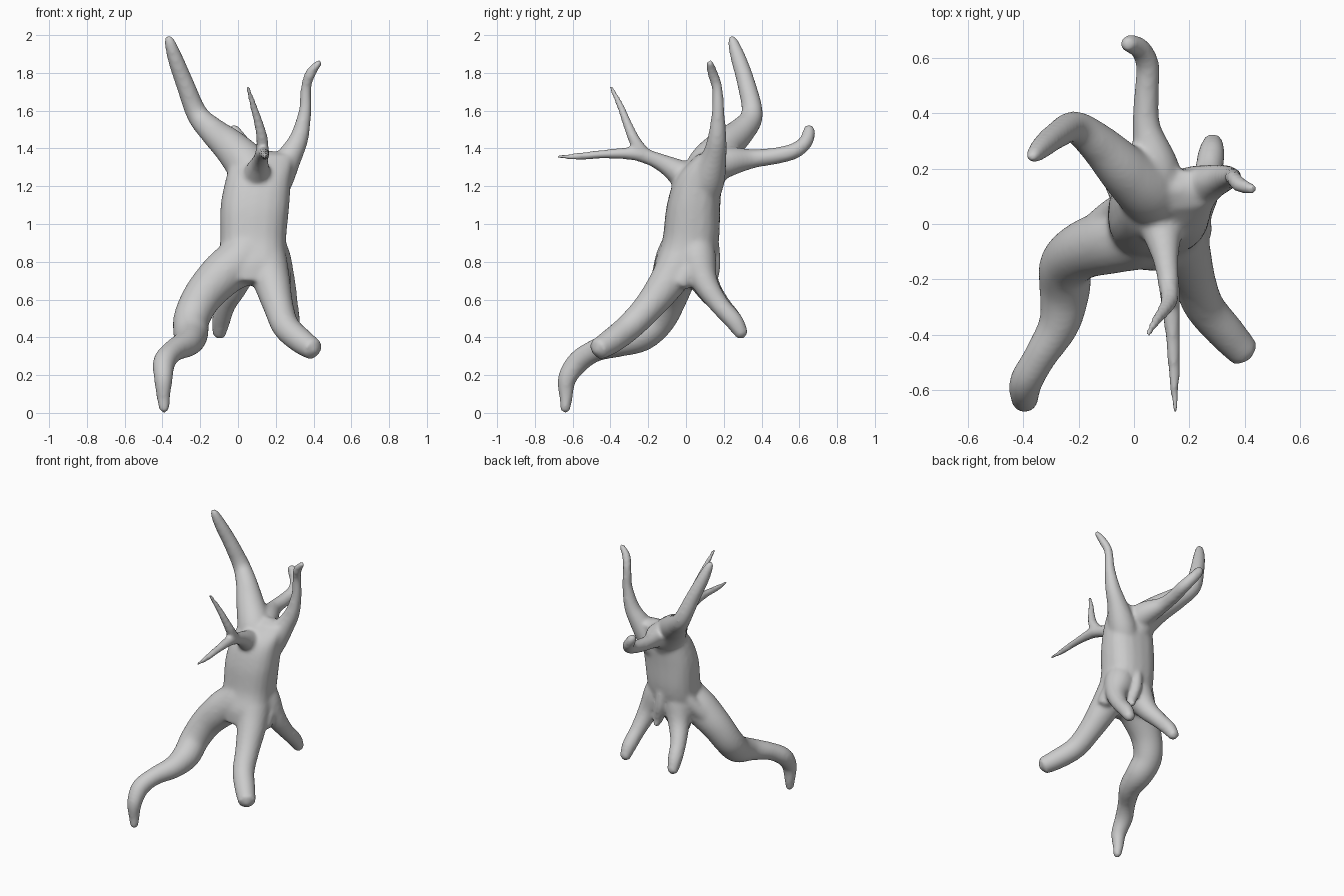
import bpy, bmesh, math
from mathutils import Vector

SIDES = 20
bm = bmesh.new()


def spline(pts, steps=6):
    """Catmull-Rom through tuples of any length."""
    v = [Vector(p) for p in pts]
    v = [v[0] * 2 - v[1]] + v + [v[-1] * 2 - v[-2]]
    out = []
    for i in range(1, len(v) - 2):
        a, b, c, d = v[i - 1:i + 3]
        for s in range(steps):
            t = s / steps
            out.append(0.5 * (b * 2 + (c - a) * t + (a * 2 - b * 5 + c * 4 - d) * t * t
                              + (b * 3 - a - c * 3 + d) * t ** 3))
    out.append(v[-2])
    return out


def skin(rings, start, end):
    """Closed skin over rings of points with a pole at each end."""
    loops = [[bm.verts.new(p) for p in r] for r in rings]
    a, b = bm.verts.new(start), bm.verts.new(end)
    for j in range(SIDES):
        k = (j + 1) % SIDES
        for lo, hi in zip(loops, loops[1:]):
            bm.faces.new((lo[j], lo[k], hi[k], hi[j]))
        bm.faces.new((a, loops[0][k], loops[0][j]))
        bm.faces.new((b, loops[-1][j], loops[-1][k]))


def limb(pts):
    """Tapered round limb along (x, y, z, radius) points."""
    path = spline(pts)
    pos = [Vector(p[:3]) for p in path]
    n = len(pos)
    u = None
    rings = []
    for i in range(n):
        d = (pos[min(i + 1, n - 1)] - pos[max(i - 1, 0)]).normalized()
        u = d.orthogonal() if u is None else u - d * u.dot(d)
        u.normalize()
        w = d.cross(u)
        r = max(path[i][3], 0.008)
        rings.append([pos[i] + (u * math.cos(t) + w * math.sin(t)) * r
                      for t in (2 * math.pi * j / SIDES for j in range(SIDES))])
    d0 = (pos[0] - pos[1]).normalized() * path[0][3] * 0.5
    d1 = (pos[-1] - pos[-2]).normalized() * path[-1][3] * 0.6
    skin(rings, pos[0] + d0, pos[-1] + d1)


def boxy(c):
    """Push a sine or cosine outwards for a squarish cross-section."""
    return math.copysign(abs(c) ** 0.8, c)


# trunk: x, y, z, half width, half depth
sections = ((.08, -.05, .70, .14, .12), (.08, -.01, .80, .175, .155), (.08, .025, .92, .175, .15),
            (.09, .04, 1.1, .182, .142), (.11, .07, 1.25, .172, .122), (.135, .125, 1.365, .165, .07))
centres = spline([s[:3] for s in sections])
extents = spline([s[3:] for s in sections])
angles = [2 * math.pi * j / SIDES for j in range(SIDES)]
rings = [[Vector((c.x + e.x * boxy(math.cos(t)), c.y + e.y * boxy(math.sin(t)), c.z)) for t in angles]
         for c, e in zip(centres, extents)]
skin(rings, centres[0] - Vector((0, 0, .03)), centres[-1] + Vector((0, 0, .03)))

# upper branches: left, right, back
limb([(.09, .07, 1.15, .1), (.06, .11, 1.29, .115), (-.03, .19, 1.4, .096), (-.13, .29, 1.488, .074),
      (-.215, .35, 1.58, .058), (-.28, .32, 1.74, .049), (-.33, .28, 1.87, .042), (-.36, .25, 1.96, .03),
      (-.37, .24, 1.995, .016)])
limb([(.12, .06, 1.1, .09), (.195, .11, 1.23, .095), (.275, .15, 1.36, .066), (.325, .165, 1.46, .05),
      (.355, .17, 1.6, .034), (.36, .165, 1.72, .029), (.385, .14, 1.8, .029), (.435, .125, 1.86, .018)])
limb([(.1, .06, 1.27, .09), (.08, .2, 1.325, .085), (.045, .35, 1.345, .052), (.045, .47, 1.36, .045),
      (.05, .57, 1.385, .043), (.025, .63, 1.43, .039), (-.01, .65, 1.48, .035), (-.03, .65, 1.515, .026)])
# forked front branch
limb([(.1, .08, 1.2, .11), (.1, -.01, 1.255, .08), (.115, -.13, 1.325, .047), (.13, -.26, 1.37, .037),
      (.14, -.42, 1.37, .026), (.145, -.55, 1.36, .021), (.15, -.68, 1.355, .012)])
limb([(.12, -.2, 1.35, .035), (.13, -.265, 1.43, .033), (.11, -.31, 1.53, .026), (.08, -.35, 1.63, .02),
      (.05, -.4, 1.73, .012)])

# roots: long front left, front right, back left, back right
limb([(.06, .03, 1.0, .1), (.03, -.025, .83, .13), (-.08, -.06, .735, .12), (-.185, -.095, .62, .105),
      (-.245, -.15, .5, .097), (-.25, -.24, .415, .092), (-.27, -.36, .37, .075), (-.34, -.48, .33, .06),
      (-.39, -.57, .27, .06), (-.395, -.63, .18, .05), (-.395, -.635, .08, .036), (-.39, -.64, .012, .027)])
limb([(.12, .03, 1.0, .08), (.14, -.02, .83, .115), (.18, -.1, .69, .098), (.215, -.2, .56, .08),
      (.255, -.3, .455, .073), (.335, -.395, .38, .068), (.4, -.467, .335, .058)])
limb([(.05, .05, .95, .08), (.02, .06, .8, .1), (-.02, .11, .67, .072), (-.065, .18, .575, .055),
      (-.09, .255, .485, .049), (-.1, .3, .41, .035)])
limb([(.13, .05, .98, .08), (.18, .06, .82, .1), (.235, .1, .69, .07), (.265, .175, .575, .053),
      (.28, .255, .485, .049), (.285, .3, .41, .035)])
# knotted ridges at the base of the trunk
limb([(.2, .07, .97, .03), (.225, .05, .82, .045), (.235, -.03, .68, .05)])
limb([(.09, .14, .97, .025), (.1, .15, .8, .035), (.13, .13, .68, .035), (.14, .15, .63, .02)])
limb([(-.03, .08, .95, .03), (-.07, .05, .82, .05), (-.15, -.03, .7, .06)])

mesh = bpy.data.meshes.new("dead_tree_stump")
bmesh.ops.recalc_face_normals(bm, faces=bm.faces)
bm.to_mesh(mesh)
bm.free()
tree = bpy.data.objects.new("dead_tree_stump", mesh)
bpy.context.collection.objects.link(tree)

# fuse the limbs and soften the joints
fuse = tree.modifiers.new("fuse", 'REMESH')
fuse.mode = 'VOXEL'
fuse.voxel_size = 0.011
fuse.use_smooth_shade = True
soft = tree.modifiers.new("soften", 'SMOOTH')
soft.factor = 0.5
soft.iterations = 14
